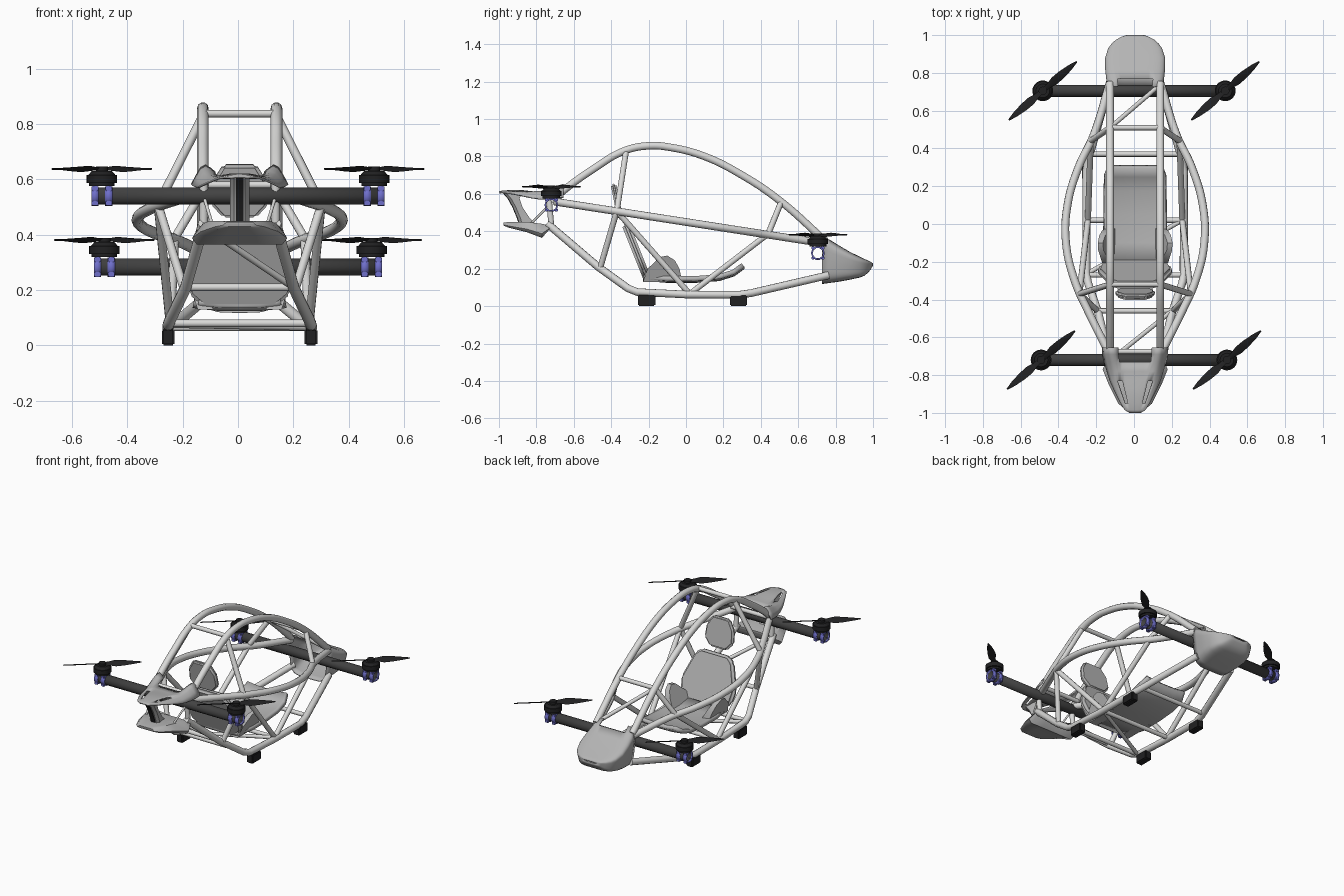
import bpy, bmesh, math
from mathutils import Vector, Matrix

cube = bpy.data.objects.get("Cube")
if cube:
    bpy.data.objects.remove(cube, do_unlink=True)


def material(name, rgb):
    m = bpy.data.materials.new(name)
    m.use_nodes = True
    m.diffuse_color = (*rgb, 1)
    m.node_tree.nodes["Principled BSDF"].inputs["Base Color"].default_value = (*rgb, 1)
    return m


FRAME = material("light grey tube", (0.7, 0.7, 0.69))
PANEL = material("mid grey panel", (0.46, 0.46, 0.46))
ARM = material("dark grey arm", (0.055, 0.055, 0.055))
BLACK = material("black", (0.015, 0.015, 0.016))
BLUE = material("blue clamp", (0.16, 0.16, 0.6))
BODY_X = .006  # the cabin sits slightly to one side of the rotor arms


def add(name, mesh, mat, angle=35):
    mesh.materials.clear()
    mesh.materials.append(mat)
    mesh.shade_smooth()
    mesh.set_sharp_from_angle(angle=math.radians(angle))
    ob = bpy.data.objects.new(name, mesh)
    ob.location.x = BODY_X if mat in (FRAME, PANEL) else 0
    bpy.context.collection.objects.link(ob)
    return ob


def solidify(ob, thick):
    mod = ob.modifiers.new("thickness", "SOLIDIFY")
    mod.thickness = thick


def from_bmesh(name, bm, mat, angle=35):
    bmesh.ops.recalc_face_normals(bm, faces=bm.faces)
    mesh = bpy.data.meshes.new(name)
    bm.to_mesh(mesh)
    bm.free()
    return add(name, mesh, mat, angle)


def tube(name, pts, r=0.021, mat=FRAME, smooth=False, wall=0):
    cu = bpy.data.curves.new(name, "CURVE")
    cu.dimensions = "3D"
    cu.bevel_depth, cu.bevel_resolution, cu.use_fill_caps = r, 3, not wall
    cu.resolution_u = 8
    if smooth:
        sp = cu.splines.new("BEZIER")
        sp.bezier_points.add(len(pts) - 1)
        for bp, p in zip(sp.bezier_points, pts):
            bp.co = p
            bp.handle_left_type = bp.handle_right_type = "AUTO"
    else:
        sp = cu.splines.new("POLY")
        sp.points.add(len(pts) - 1)
        for sp_pt, p in zip(sp.points, pts):
            sp_pt.co = (*p, 1)
    tmp = bpy.data.objects.new(name + "_path", cu)
    bpy.context.collection.objects.link(tmp)
    dg = bpy.context.evaluated_depsgraph_get()
    mesh = bpy.data.meshes.new_from_object(tmp.evaluated_get(dg))
    bpy.data.objects.remove(tmp, do_unlink=True)
    ob = add(name, mesh, mat, 50)
    if wall:
        solidify(ob, wall)


def pair(name, pts, **kw):
    for side, s in (("left", 1), ("right", -1)):
        tube(f"{name}_{side}", [(s * x, y, z) for x, y, z in pts], **kw)


def loft(name, rings, mat, closed=True, caps=False, hole=None, thick=0, angle=35):
    bm = bmesh.new()
    vs = [[bm.verts.new(p) for p in ring] for ring in rings]
    n = len(vs[0])
    for a, b in zip(vs, vs[1:]):
        for i in range(n if closed else n - 1):
            j = (i + 1) % n
            mid = (a[i].co + b[j].co) / 2
            if not (hole and hole(mid)):
                bm.faces.new((a[i], a[j], b[j], b[i]))
    if caps:
        bm.faces.new(vs[0])
        bm.faces.new(vs[-1])
    ob = from_bmesh(name, bm, mat, angle)
    if thick:
        solidify(ob, thick)


def cylinder(name, loc, r, depth, mat, r2=None):
    bm = bmesh.new()
    bmesh.ops.create_cone(bm, cap_ends=True, segments=28, radius1=r, radius2=r2 or r,
                          depth=depth, matrix=Matrix.Translation(loc))
    from_bmesh(name, bm, mat)


def box(name, loc, size, mat, bevel=0.006):
    bm = bmesh.new()
    bmesh.ops.create_cube(bm, size=1, matrix=Matrix.Translation(loc) @ Matrix.Diagonal((*size, 1)))
    bmesh.ops.bevel(bm, geom=bm.edges[:], offset=bevel, segments=2, affect="EDGES")
    from_bmesh(name, bm, mat)


def pad(name, half, centre, v, thick):
    """Cushion facing forward: outline of (half width, height) pairs along the axis v."""
    outline = half + [(-x, h) for x, h in reversed(half)]
    u, v, c = Vector((-1, 0, 0)), Vector(v).normalized(), Vector(centre)
    n = u.cross(v)
    bm = bmesh.new()
    f = bm.faces.new([bm.verts.new(c + u * x + v * h) for x, h in outline])
    for e in bmesh.ops.extrude_face_region(bm, geom=[f])["geom"]:
        if isinstance(e, bmesh.types.BMVert):
            e.co += n * thick
    bmesh.ops.bevel(bm, geom=bm.edges[:], offset=thick * 0.35, segments=3, affect="EDGES")
    from_bmesh(name, bm, PANEL, 50)


# Main frame rails
HOOP = [(-.72, .56), (-.64, .63), (-.5, .73), (-.33, .83), (-.2, .857), (-.08, .848), (.1, .8),
        (.3, .7), (.5, .565), (.745, .348)]
pair("top_rail", [(.133, y, z) for y, z in HOOP], smooth=True)
BELT = [(.13, -.7), (.17, -.62), (.24, -.48), (.32, -.3), (.366, -.1), (.358, .1), (.3, .3),
        (.22, .47), (.135, .745)]
pair("side_rail", [(x, y, .555 - .155 * (y + .68)) for x, y in BELT], smooth=True)
pair("lower_rail", [(.13, -.74, .44), (.195, -.47, .21), (.25, -.31, .095), (.258, -.26, .075),
                    (.258, 0, .062), (.258, .28, .06), (.245, .35, .07), (.13, .76, .165)])

# Side struts
belt_back, belt_front = (.295, -.37, .508), (.235, .44, .387)
floor = (.25, .02, .065)
for name, a, b in (("back_upper_strut", (.133, -.32, .83), belt_back),
                   ("back_lower_strut", belt_back, (.2, -.46, .2)),
                   ("long_diagonal", belt_back, floor),
                   ("front_diagonal", floor, belt_front),
                   ("front_upper_strut", belt_front, (.133, .51, .56)),
                   ("tail_post", (.13, -.72, .43), (.13, -.735, .6))):
    pair(name, [a, b], r=.016)
pair("tail_stay", [(.1, -.83, .44), (.13, -.73, .54)], r=.006)

# Cross bars and bracing
for name, x, y, z in (("roof_bar", .133, -.32, .838), ("front_roof_bar", .133, .51, .56),
                      ("floor_front_bar", .24, .37, .074), ("tail_low_bar", .195, -.46, .21),
                      ("floor_back_bar", .255, -.27, .08), ("floor_mid_bar", .255, .02, .065),
                      ("tail_top_bar", .13, -.675, .58)):
    tube(name, [(-x, y, z), (x, y, z)], r=.014)
tube("nose_brace", [(-.133, .51, .56), (.13, .735, .352)], r=.012)
tube("tail_brace", [(-.13, -.72, .43), (.195, -.46, .21)], r=.012)
tube("floor_brace", [(-.25, -.26, .075), (.25, .02, .065)], r=.012)

# Landing feet
for y in (-.21, .28):
    for s in (1, -1):
        box("foot", (BODY_X + s * .258, y, .03), (.046, .092, .06), BLACK)

# Seat
pad("headrest", [(.06, 0), (.105, .05), (.1, .13), (.06, .195)], (0, -.365, .46), (0, -.2, 1), .03)
pad("backrest", [(.13, 0), (.185, .05), (.198, .13), (.14, .29), (.1, .325)],
    (0, -.225, .135), (0, -.4, 1), .042)
PAN = [(-.23, .135), (-.1, .124), (.05, .124), (.18, .134), (.26, .16), (.312, .198)]
loft("seat_pan", [[(k * w, y, z + .012 * abs(k) ** 3) for k in (-1, -.9, -.5, 0, .5, .9, 1)]
                  for (y, z), w in zip(PAN, (.15, .17, .168, .167, .165, .145))],
     PANEL, closed=False, thick=.025)
BOLSTER = [(-.23, .13), (-.205, .2), (-.14, .262), (-.1, .27), (-.06, .245), (-.035, .2),
           (-.02, .13)]
for s in (1, -1):
    loft("seat_bolster", [[(s * (x + (z - .14) * slope), y, z) for y, z in BOLSTER]
                          for x, slope in ((.1, .55), (.155, .33))], PANEL, caps=True)


# Nose shell: flat top, narrower keel
def nose_ring(y, w, zb, zt, n=48):
    pts = []
    for i in range(n):
        c, s = math.cos(math.tau * i / n), math.sin(math.tau * i / n)
        px, pz = math.copysign(abs(c) ** .4, c), math.copysign(abs(s) ** .4, s)
        pts.append((w * px * (1 + .1 * (pz - 1)), y, (zb + zt) / 2 + pz * (zt - zb) / 2))
    return pts


NOSE = [(.728, .155, .118, .385), (.77, .162, .124, .354), (.82, .168, .131, .323),
        (.88, .168, .142, .288), (.93, .151, .153, .264), (.955, .132, .163, .252),
        (.975, .108, .18, .243), (.99, .08, .2, .236), (1, .05, .218, .228)]
loft("nose_shell", [nose_ring(*s) for s in NOSE], PANEL, thick=.006, angle=50,
     hole=lambda p: p.y < .77 and p.z > .3 and abs(p.x) < .09)

# Tail upper shell: raised shoulders, notch between them and slanted vents
TAIL = [(-1, .03, .613, .004, 0), (-.985, .055, .617, .006, 0), (-.95, .077, .62, .012, 0),
        (-.91, .097, .622, .022, 0), (-.87, .117, .62, .03, .004), (-.83, .135, .615, .036, .01),
        (-.78, .151, .61, .042, .02), (-.73, .165, .61, .046, .036), (-.69, .174, .615, .05, .048),
        (-.655, .176, .618, .052, .056)]
loft("tail_upper_shell",
     [[(w * u, y, z - d * abs(u) ** 3 + b * math.exp(-((abs(u) - .75) / .23) ** 2))
       for u in [i / 10 for i in range(-10, 11)]] for y, w, z, d, b in TAIL],
     PANEL, closed=False, thick=.008, angle=50,
     hole=lambda p: (p.y > -.73 and abs(p.x) < .085) or
     (-.95 < p.y < -.83 and abs(abs(p.x) / (.085 + .5 * (p.y + .93)) - .6) < .09))

# Tail lower fairing and fin
LOW = [(-.975, .06, .43, .446), (-.95, .09, .42, .45), (-.85, .14, .395, .45),
       (-.77, .172, .365, .44), (-.73, .155, .41, .432)]
loft("tail_lower_fairing", [[(w * k, y, zt) for k in (-.78, -.4, .4, .78)] +
                            [(w * k, y, zb + (.3 * (zt - zb) if abs(k) == 1 else 0))
                             for k in (1, .9, .4, -.4, -.9, -1)]
                            for y, w, zb, zt in LOW], PANEL, caps=True, angle=50)
FIN = [(.435, -.89, -.8), (.47, -.9, -.835), (.53, -.925, -.875), (.575, -.95, -.89),
       (.615, -.985, -.87)]
loft("tail_fin", [[(.035, a + .015, z), (.022, b, z), (-.022, b, z), (-.035, a + .015, z),
                   (-.02, a, z), (.02, a, z)] for z, a, b in FIN], PANEL, caps=True)
loft("tail_fin_strip", [[(BODY_X + x, a + dy, z) for x, dy in
                         ((-.014, -.004), (.014, -.004), (.014, .003), (-.014, .003))]
                        for z, a, b in FIN], BLACK, caps=True)

# Propeller blade sections: distance, chord, pitch
BLADE = [(.0, .022, .3), (.04, .03, .5), (.08, .05, .48), (.13, .046, .36), (.19, .03, .22),
         (.237, .008, .1)]


def propeller(x, y, z):
    for k in (0, math.pi):
        turn = Matrix.Translation((x, y, z)) @ Matrix.Rotation(math.radians(40.7) + k, 4, "Z")
        rings = []
        for t, c, a in BLADE:
            dy, dz = math.cos(a) * c / 2, math.sin(a) * c / 2
            rings.append([turn @ Vector(p) for p in
                          ((t, -dy, -dz), (t, 0, -.003), (t, dy, dz), (t, 0, .004))])
        loft("propeller_blade", rings, BLACK, caps=True)


# Rotor arms, clamps, motors and propellers
for label, y, z, mx in (("back", -.72, .54, .492), ("front", .705, .283, .483)):
    tube(label + "_arm", [(-mx - .03, y, z), (mx + .03, y, z)], r=.032, mat=ARM, wall=.004)
    for s in (1, -1):
        x = s * mx
        for dx in (-.025, .025):
            tube("clamp_ring", [(x + dx - .013, y, z), (x + dx + .013, y, z)], r=.037,
                 mat=BLUE, wall=.008)
            for dy in (-.026, .026):
                for dz in (-.026, .028):
                    box("clamp_block", (x + dx, y + dy, z + dz), (.024, .018, .018), BLUE, .003)
        cylinder("motor_mount", (x, y, z + .043), .046, .014, BLACK)
        cylinder("motor_body", (x, y, z + .062), .055, .028, BLACK)
        cylinder("motor_cap", (x, y, z + .083), .05, .016, BLACK, .036)
        cylinder("propeller_hub", (x, y, z + .095), .022, .022, BLACK)
        propeller(x, y, z + .098)
